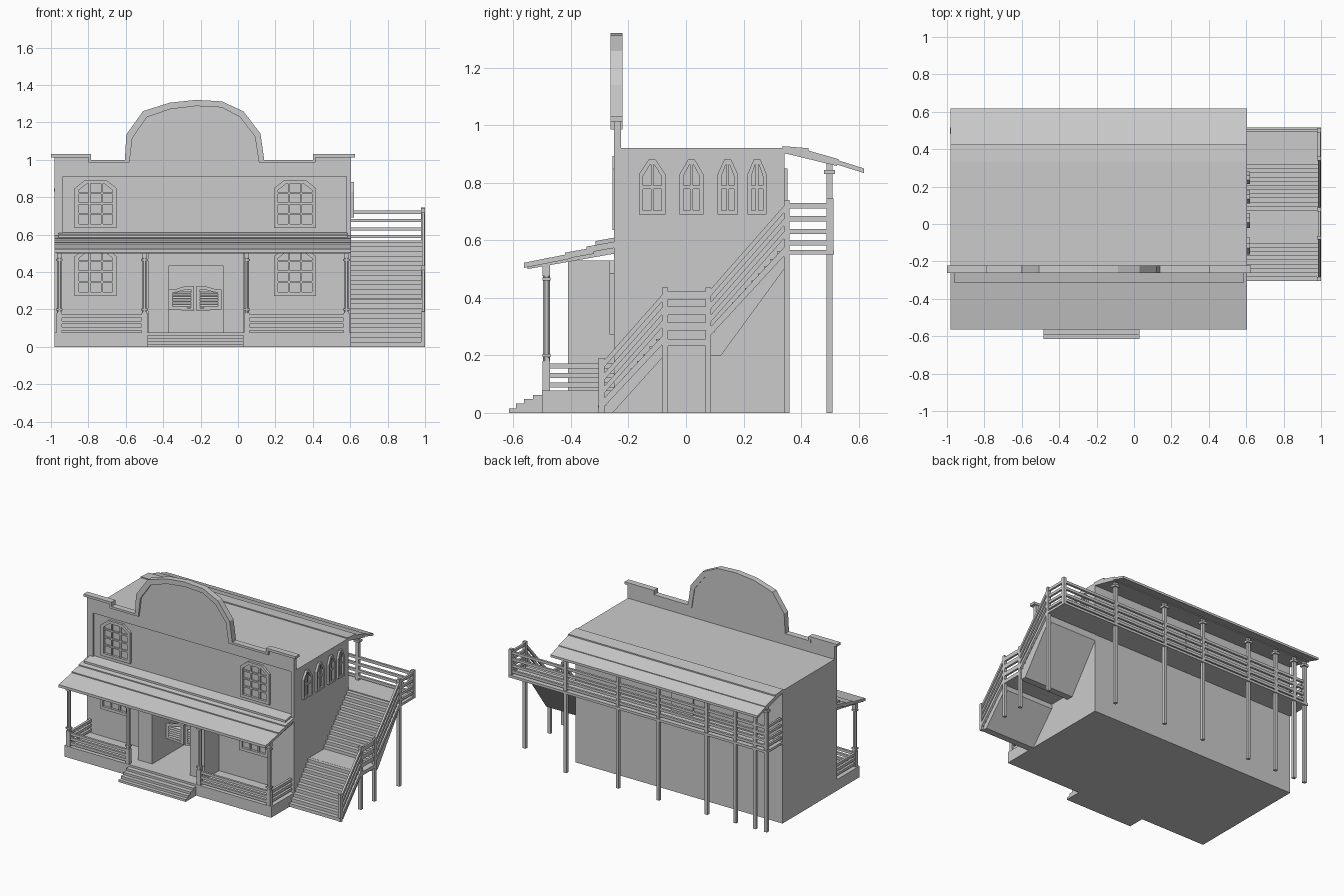
import bpy, bmesh, math

if "Cube" in bpy.data.objects:
    bpy.data.objects.remove(bpy.data.objects["Cube"])

X0, X1 = -0.98, 0.605      # building sides
CX = -0.228                # centre line of the facade


def mesh_obj(name, verts, faces):
    bm = bmesh.new()
    vs = [bm.verts.new(v) for v in verts]
    for f in faces:
        bm.faces.new([vs[i] for i in f])
    bmesh.ops.recalc_face_normals(bm, faces=bm.faces)
    me = bpy.data.meshes.new(name)
    bm.to_mesh(me)
    bm.free()
    ob = bpy.data.objects.new(name, me)
    bpy.context.collection.objects.link(ob)
    return ob


def place(axis, p, d):
    return {'x': (d, p[0], p[1]), 'y': (p[0], d, p[1]), 'z': (p[0], p[1], d)}[axis]


def prism(name, pts, axis, a, b):
    """Closed 2D outline extruded along an axis."""
    n = len(pts)
    verts = [place(axis, p, d) for d in (a, b) for p in pts]
    faces = [list(range(n)), list(range(n, 2 * n))]
    faces += [[i, (i + 1) % n, n + (i + 1) % n, n + i] for i in range(n)]
    return mesh_obj(name, verts, faces)


def box(name, x0, x1, y0, y1, z0, z1):
    return prism(name, [(x0, y0), (x1, y0), (x1, y1), (x0, y1)], 'z', z0, z1)


def band(name, outer, inner, axis, a, b, closed=True):
    """Strip between two matching outlines, with thickness."""
    n = len(outer)
    verts = [place(axis, p, d) for d in (a, b) for p in outer + inner]
    faces = []
    for i in range(n if closed else n - 1):
        j = (i + 1) % n
        for q in ((i, j, n + j, n + i), (2*n + i, 2*n + j, 3*n + j, 3*n + i),
                  (i, j, 2*n + j, 2*n + i), (n + i, n + j, 3*n + j, 3*n + i)):
            faces.append(q)
    if not closed:
        for e in (0, n - 1):
            faces.append((e, n + e, 3*n + e, 2*n + e))
    return mesh_obj(name, verts, faces)


def slope(name, x0, x1, p, q, h):
    """Board sloping in the yz plane; h is its vertical thickness."""
    return prism(name, [p, q, (q[0], q[1] - h), (p[0], p[1] - h)], 'x', x0, x1)


# ---- building body (ground floor plan includes entry porch and doorway)
box("foundation", X0, X1, -0.5, 0.343, 0, 0.077)
prism("ground_floor_walls", [
    (X0, 0.343), (X0, -0.25), (-0.48, -0.25), (-0.48, -0.41), (-0.37, -0.41), (-0.37, 0.1),
    (-0.08, 0.1), (-0.08, -0.41), (0.03, -0.41), (0.03, -0.25), (X1, -0.25), (X1, 0.343)],
    'z', 0.077, 0.435)
box("entry_header", -0.48, 0.03, -0.41, -0.25, 0.435, 0.53)
box("middle_wall", X0, X1, -0.25, 0.343, 0.435, 0.6)
box("upper_walls", X0, X1, -0.238, 0.343, 0.6, 0.92)

# ---- false front and its cap
arch_out = [(-0.605, 1.0), (-0.597, 1.135), (-0.508, 1.26), (-0.365, 1.305), (-0.225, 1.32),
            (-0.085, 1.312), (0.03, 1.258), (0.12, 1.14), (0.14, 1.0)]
arch_in = [(-0.58, 0.985), (-0.565, 1.115), (-0.487, 1.228), (-0.363, 1.27), (-0.225, 1.287),
           (-0.087, 1.28), (0.01, 1.228), (0.09, 1.125), (0.112, 0.985)]
cap_out = [(-1.0, 1.03), (-0.785, 1.03), (-0.785, 1.0)] + arch_out + \
          [(0.4, 1.0), (0.4, 1.03), (0.625, 1.03)]
cap_in = [(-1.0, 1.013), (-0.8, 1.013), (-0.8, 0.985)] + arch_in + \
         [(0.415, 0.985), (0.415, 1.013), (0.625, 1.013)]
band("parapet_cap", cap_out, cap_in, 'y', -0.263, -0.221, closed=False)
wall_top = [(X0, 1.013)] + cap_in[1:-1] + [(X1, 1.013)]
prism("false_front", [(X0, 0.57)] + wall_top + [(X1, 0.57)], 'y', -0.24, -0.226)
prism("false_front_top", [(X0, 0.91)] + wall_top + [(X1, 0.91)], 'y', -0.25, -0.238)
box("front_corner_trim", X0, -0.935, -0.25, -0.235, 0.58, 0.91)
box("front_corner_trim", 0.58, X1, -0.25, -0.235, 0.58, 0.91)


# ---- windows
def front_window(cx, z, y):
    w, h = 0.112, 0.257
    o = [(-w, 0), (w, 0), (w, h - 0.045), (0.055, h), (-0.055, h), (-w, h - 0.045)]
    i = [(-w + .022, .02), (w - .022, .02), (w - .022, h - .055), (.045, h - .02),
         (-.045, h - .02), (-w + .022, h - .055)]
    sh = lambda pts: [(cx + u, z + v) for u, v in pts]
    band("front_window_frame", sh(o), sh(i), 'y', y - 0.016, y + 0.004)
    for u in (-0.033, 0.033):
        box("front_window_bar", cx + u - .005, cx + u + .005, y - .01, y + .004, z + .01, z + h - .01)
    for v in (0.075, 0.13, 0.185):
        box("front_window_bar", cx - w + .01, cx + w - .01, y - .01, y + .004, z + v - .005, z + v + .005)


for s in (-1, 1):
    front_window(CX + s * 0.533, 0.636, -0.24)
    front_window(CX + s * 0.533, 0.272, -0.25)

for y0, y1 in ((-0.163, -0.072), (-0.022, 0.06), (0.11, 0.18), (0.214, 0.28)):
    c, t = (y0 + y1) / 2, 0.013
    o = [(y0, .69), (y1, .69), (y1, .83), (c + .012, .88), (c - .012, .88), (y0, .83)]
    i = [(y0 + t, .704), (y1 - t, .704), (y1 - t, .823), (c + .006, .864), (c - .006, .864), (y0 + t, .823)]
    band("side_window_frame", o, i, 'x', X1 - 0.004, X1 + 0.015)
    box("side_window_bar", X1 - .004, X1 + .01, c - .005, c + .005, .7, .87)
    box("side_window_bar", X1 - .004, X1 + .01, y0 + .005, y1 - .005, .778, .79)

# ---- swinging doors with slats
for s in (-1, 1):
    P = lambda pts: [(CX + s * u, v) for u, v in pts]
    o = P([(.006, .19), (.14, .2), (.14, .305), (.1, .31), (.05, .325), (.006, .325)])
    i = P([(.024, .207), (.122, .215), (.122, .29), (.094, .294), (.048, .307), (.024, .307)])
    band("swing_door_frame", o, i, 'y', -0.262, -0.246)
    for k in range(6):
        a, b = sorted((CX + s * .02, CX + s * .126))
        z = .215 + k * .0145
        slope("swing_door_slat", a, b, (-.26, z), (-.248, z + .012), .004)

# ---- porch: steps, posts, rails, awning
prism("front_steps", [(-0.5, 0), (-0.615, 0), (-0.615, .015), (-.59, .015), (-.59, .032), (-.563, .032),
      (-.563, .048), (-.532, .048), (-.532, .063), (-.5, .063)], 'x', -0.485, 0.03)


def porch_post(x, y):
    oct_ = lambda r: [(x + r * math.cos(math.pi / 8 + k * math.pi / 4),
                       y + r * math.sin(math.pi / 8 + k * math.pi / 4)) for k in range(8)]
    box("porch_post_base", x - .015, x + .015, y - .013, y + .013, .077, .18)
    prism("porch_post_shaft", oct_(.013), 'z', .18, .49)
    for z0, z1, r in ((.18, .19, .011), (.195, .205, .018), (.46, .47, .018), (.475, .52, .013)):
        box("porch_post_collar", x - r, x + r, y - min(r, .014), y + min(r, .014), z0, z1)


posts = (-0.955, -0.5, 0.047, 0.58)
for x in posts:
    porch_post(x, -0.485)
for z in (0.163, 0.13, 0.097):
    for a, b in (posts[:2], posts[2:]):
        box("porch_front_rail", a, b, -.492, -.477, z - .009, z + .009)
    for x in (posts[0], posts[3]):
        box("porch_side_rail", x - .008, x + .008, -.485, -.25, z - .009, z + .009)

prism("porch_roof_base", [(-.24, .59), (-.555, .515), (-.55, .5), (-.24, .555)], 'x', X0 + .01, X1 - .01)
slope("porch_roof_board", X0 + .02, X1 - .02, (-.235, .612), (-.315, .597), .03)
slope("porch_roof_board", X0, X1, (-.25, .595), (-.345, .578), .022)
slope("porch_roof_board", X0, X1, (-.32, .575), (-.42, .557), .022)
slope("porch_roof_board", X0, X1, (-.4, .554), (-.563, .522), .018)

# ---- rear balcony, its roof and posts
slope("rear_roof_board", X0, X1, (.335, .927), (.425, .92), .02)
slope("rear_roof_board", X0, X1, (.34, .925), (.525, .88), .022)
slope("rear_roof_board", X0, X1, (.42, .913), (.53, .882), .02)
slope("rear_roof_board", X0, X1, (.515, .882), (.618, .85), .016)
box("balcony_floor", X0, 1.0, .343, .515, .55, .567)
for x in (-0.965, -0.88, -0.73, -0.51, -0.14, 0.17, 0.57):
    box("balcony_post", x - .011, x + .011, .488, .509, 0, .87)
    box("balcony_post_cap", x - .02, x + .02, .48, .517, .83, .845)
box("balcony_corner_post", .978, 1.0, .488, .512, .55, .745)
for z in (.72, .675, .63, .59):
    box("balcony_rear_rail", X0 + .01, .99, .491, .506, z - .009, z + .009)
    box("balcony_left_rail", X0 + .01, X0 + .024, .343, .5, z - .009, z + .009)
    box("balcony_right_rail", .982, .996, .35, .5, z - .009, z + .009)
box("rear_door", -.3, -.13, .34, .352, .567, .85)


# ---- side staircase in two flights with a landing
def flight(p, q, n):
    (ya, za), (yb, zb) = p, q
    dy, dz = (yb - ya) / n, (zb - za) / n
    top = []
    for k in range(n):
        top += [(ya + k * dy, za + k * dz), (ya + k * dy, za + (k + 1) * dz)]
    low = [(yb, zb), (yb, zb - .055), (ya + .045, max(za - .055, 0)), (ya, max(za - .055, 0))]
    prism("stair_flight", top + low[:3] + (low[3:] if za > .06 else []), 'x', X1, .985)
    for k in range(n):      # tread noses
        y, z = ya + k * dy, za + (k + 1) * dz
        box("stair_tread", X1, .99, y - .006, y + dy, z - .006, z + .001)
    slope("stair_stringer", .984, 1.0, (ya, za + .035), (yb, zb + .02), .03)
    for h in (.075, .12, .165):
        slope("stair_rail", .984, .998, (ya, za + h), (yb, zb + h), .024)


flight((-.3, 0), (-.075, .255), 10)
flight((.077, .255), (.345, .56), 12)
box("stair_landing", X1, 1.0, -.08, .085, .232, .257)
for z in (.408, .355, .30):
    box("landing_rail", .983, .997, -.07, .077, z - .014, z + .014)
for y, z0, z1 in ((-.294, 0, .19), (-.073, 0, .435), (.077, 0, .435), (.35, 0, .74)):
    box("stair_post", .978, 1.0, y - .01, y + .01, z0, z1)
